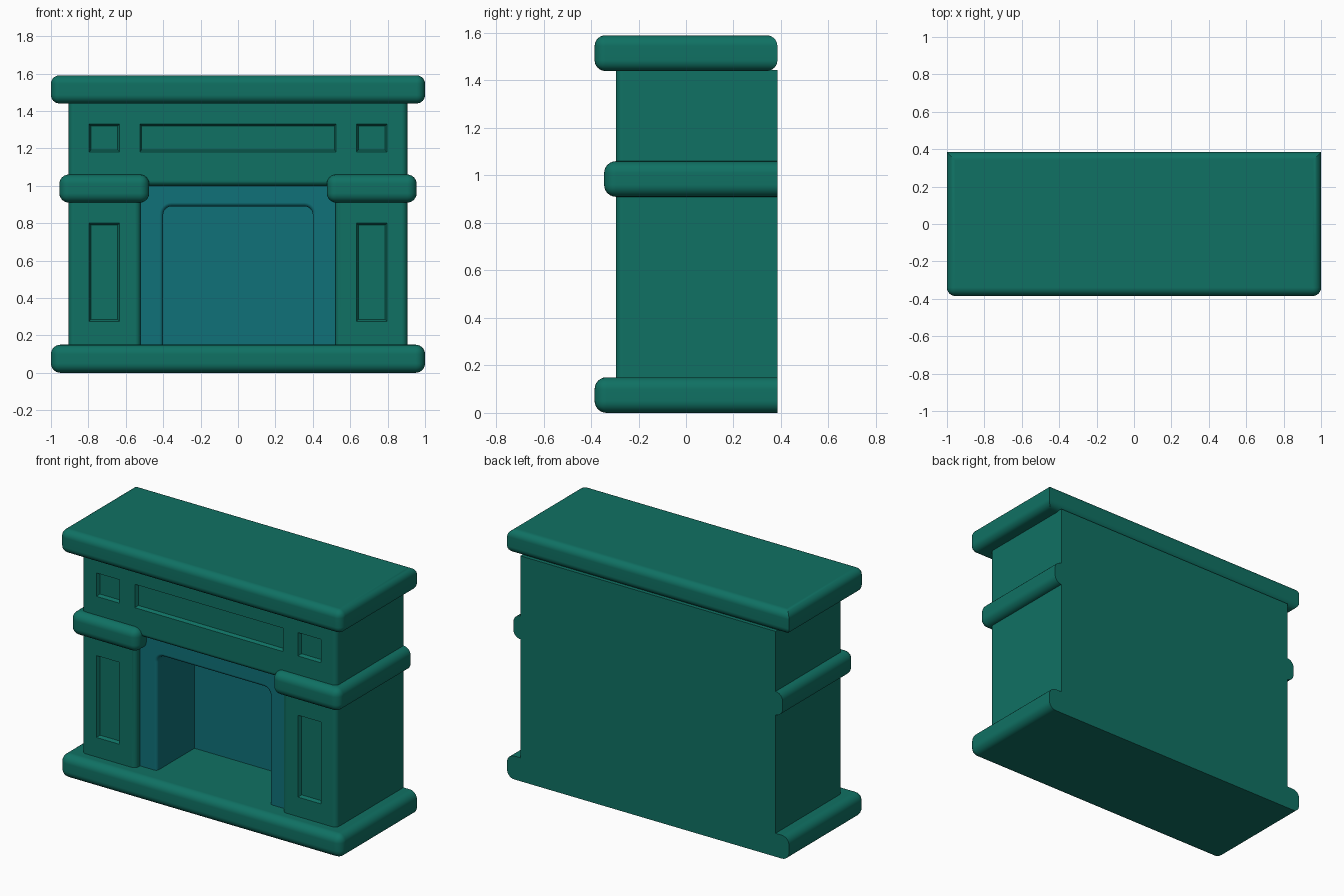
import bpy, bmesh, math

if "Cube" in bpy.data.objects:
    bpy.data.objects.remove(bpy.data.objects["Cube"])


def material(name, rgb):
    m = bpy.data.materials.new(name)
    m.diffuse_color = (*rgb, 1)
    m.use_nodes = True
    m.node_tree.nodes["Principled BSDF"].inputs["Base Color"].default_value = m.diffuse_color
    return m


GREEN = material("deep green", (0.005, 0.165, 0.125))
TEAL = material("dark teal", (0.005, 0.165, 0.190))
FRONT, BACK = -0.295, 0.385


def to_object(name, bm, mats):
    bmesh.ops.recalc_face_normals(bm, faces=bm.faces)
    me = bpy.data.meshes.new(name)
    bm.to_mesh(me)
    bm.free()
    for m in mats:
        me.materials.append(m)
    ob = bpy.data.objects.new(name, me)
    bpy.context.collection.objects.link(ob)
    return ob


def finish(ob):
    bpy.ops.object.select_all(action='DESELECT')
    ob.select_set(True)
    bpy.context.view_layer.objects.active = ob
    bpy.ops.object.shade_smooth_by_angle(angle=math.radians(30))
    w = ob.modifiers.new("even_shading", 'WEIGHTED_NORMAL')
    w.keep_sharp = True


def round_edges(bm, edges, r, seg=6):
    bmesh.ops.bevel(bm, geom=edges, offset=r, offset_type='OFFSET',
                    segments=seg, profile=0.5, affect='EDGES', clamp_overlap=True)


def frustum(bm, x0, x1, z0, z1, ya, yb, shrink=0.0):
    a = [bm.verts.new((x, ya, z)) for x, z in ((x0, z0), (x1, z0), (x1, z1), (x0, z1))]
    s = shrink
    b = [bm.verts.new((x, yb, z)) for x, z in
         ((x0 + s, z0 + s), (x1 - s, z0 + s), (x1 - s, z1 - s), (x0 + s, z1 - s))]
    bm.faces.new(a)
    bm.faces.new(b[::-1])
    for i in range(4):
        j = (i + 1) % 4
        bm.faces.new((a[i], b[i], b[j], a[j]))


def slab(name, x0, x1, y0, z0, z1, r, round_back=False):
    """Rounded slab whose back stays flat against the wall."""
    bm = bmesh.new()
    frustum(bm, x0, x1, z0, z1, y0, BACK)
    bmesh.ops.recalc_face_normals(bm, faces=bm.faces)
    edges = []
    for e in bm.edges:
        a, b = (v.co for v in e.verts)
        at_back = min(a.y, b.y) > BACK - 1e-4
        if not at_back or (round_back and abs(a.z - b.z) < 1e-4):
            edges.append(e)
    round_edges(bm, edges, r)
    finish(to_object(name, bm, [GREEN]))


# base, mantel shelf and the two side ledges
slab("base", -1, 1, -0.385, 0, 0.15, 0.05)
slab("mantel_shelf", -1, 1, -0.385, 1.44, 1.59, 0.045, round_back=True)
slab("ledge_left", -0.955, -0.475, -0.345, 0.91, 1.06, 0.05)
slab("ledge_right", 0.475, 0.955, -0.345, 0.91, 1.06, 0.05)

# body: pilasters and frieze in one block with a pocket for the firebox
W, O, Z0, ZO, Z1, POCKET = 0.905, 0.52, 0.14, 1.0, 1.445, 0.13
bm = bmesh.new()
outline = [(-W, Z0), (-O, Z0), (-O, ZO), (O, ZO), (O, Z0), (W, Z0), (W, Z1), (-W, Z1)]
f = [bm.verts.new((x, FRONT, z)) for x, z in outline]
p = {i: bm.verts.new((outline[i][0], POCKET, outline[i][1])) for i in (1, 2, 3, 4)}
b = {i: bm.verts.new((outline[i][0], BACK, outline[i][1])) for i in (0, 5, 6, 7)}
bm.faces.new(f)
for i, j in ((1, 2), (2, 3), (3, 4)):
    bm.faces.new((f[i], f[j], p[j], p[i]))
for i, j in ((5, 6), (6, 7), (7, 0)):
    bm.faces.new((f[i], f[j], b[j], b[i]))
bm.faces.new((b[0], b[5], b[6], b[7]))
bm.faces.new((p[1], p[2], p[3], p[4])).material_index = 1   # firebox back
bm.faces.new((f[0], f[1], p[1], p[4], f[4], f[5], b[5], b[0]))
bmesh.ops.recalc_face_normals(bm, faces=bm.faces)
edges = []
for e in bm.edges:
    u, v = (q.co for q in e.verts)
    if max(u.y, v.y) < FRONT + 1e-4 and (u.z + v.z) / 2 > Z0 + 0.01 and (u.z + v.z) / 2 < Z1 - 0.01:
        edges.append(e)
round_edges(bm, edges, 0.03)
body = to_object("body", bm, [GREEN, TEAL])

# recessed panels with sloped rims
bm = bmesh.new()
panels = [(-0.525, 0.525, 1.18, 1.33)]
for x0, x1 in ((-0.797, -0.633), (0.633, 0.797)):
    panels += [(x0, x1, 1.18, 1.33), (x0, x1, 0.275, 0.80)]
for x0, x1, z0, z1 in panels:
    g = 0.01
    frustum(bm, x0 - g, x1 + g, z0 - g, z1 + g, FRONT - 0.02, FRONT + 0.02, 2 * g)
cutter = to_object("panel_cutter", bm, [GREEN])
cutter.hide_render = True
cut = body.modifiers.new("panels", 'BOOLEAN')
cut.operation, cut.solver, cut.object = 'DIFFERENCE', 'EXACT', cutter
bpy.context.view_layer.objects.active = body
body.select_set(True)
bpy.ops.object.modifier_apply(modifier=cut.name)
bpy.data.objects.remove(cutter)
finish(body)

# firebox surround: arch frame with rounded upper corners
HX, HZ, R, SF = 0.40, 0.89, 0.045, -0.25
inner = [(-HX, Z0)]
for cx, start in ((-HX + R, 180), (HX - R, 90)):
    for k in range(7):
        t = math.radians(start - 15 * k)
        inner.append((cx + R * math.cos(t), HZ - R + R * math.sin(t)))
inner.append((HX, Z0))
loop = inner + [(O + 0.01, Z0), (O + 0.01, ZO + 0.01), (-O - 0.01, ZO + 0.01), (-O - 0.01, Z0)]
bm = bmesh.new()
fr = [bm.verts.new((x, SF, z)) for x, z in loop]
bk = [bm.verts.new((x, POCKET + 0.01, z)) for x, z in loop]
bm.faces.new(fr)
bm.faces.new(bk[::-1])
for i in range(len(loop)):
    j = (i + 1) % len(loop)
    bm.faces.new((fr[i], bk[i], bk[j], fr[j]))
bmesh.ops.recalc_face_normals(bm, faces=bm.faces)
rim = [bm.edges.get((fr[i], fr[i + 1])) for i in range(len(inner) - 1)]
round_edges(bm, rim, 0.02, 4)
finish(to_object("firebox_surround", bm, [TEAL]))
